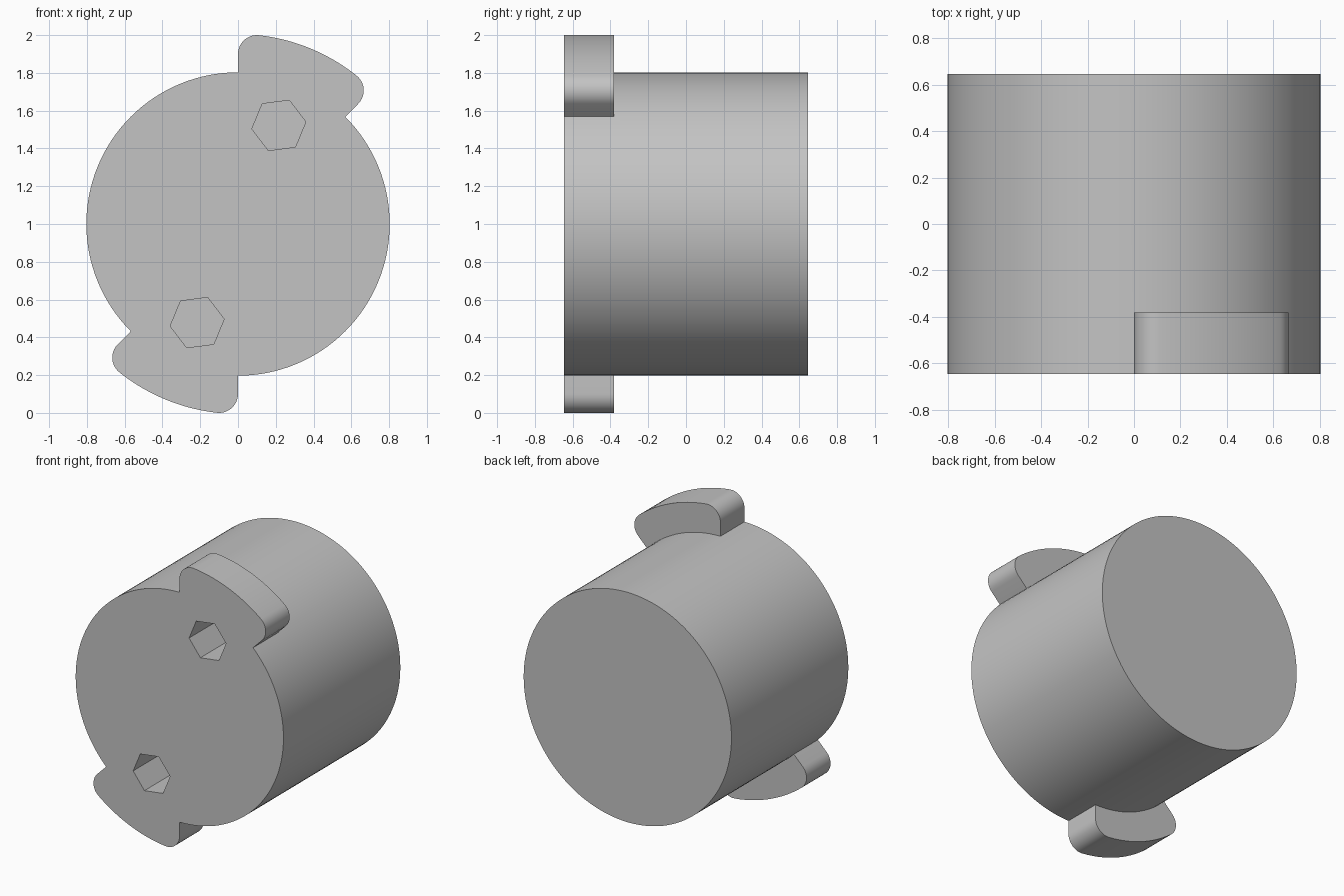
import bpy, bmesh
from math import sin, cos, pi, radians, hypot, atan2

RADIUS = 0.803      # main cylinder
FRONT, BACK = -0.645, 0.645
TAB_BACK = -0.38
FILLET = 0.1        # rounded tab corners
SPAN = radians(45)  # angle covered by each tab

cube = bpy.data.objects.get("Cube")
if cube:
    bpy.data.objects.remove(cube, do_unlink=True)

grey = bpy.data.materials.new("plain grey")
grey.use_nodes = True
colour = (0.55, 0.55, 0.55, 1)
grey.diffuse_color = colour
grey.node_tree.nodes["Principled BSDF"].inputs["Base Color"].default_value = colour


def prism(name, outline, y0, y1):
    """Extrude an (x, z) outline along y; z is measured from the axis."""
    bm = bmesh.new()
    face = bm.faces.new([bm.verts.new((x, y0, z + 1)) for x, z in outline])
    result = bmesh.ops.extrude_face_region(bm, geom=[face])
    moved = [v for v in result["geom"] if isinstance(v, bmesh.types.BMVert)]
    bmesh.ops.translate(bm, verts=moved, vec=(0, y1 - y0, 0))
    bmesh.ops.recalc_face_normals(bm, faces=bm.faces)
    mesh = bpy.data.meshes.new(name)
    bm.to_mesh(mesh)
    bm.free()
    mesh.materials.append(grey)
    obj = bpy.data.objects.new(name, mesh)
    bpy.context.collection.objects.link(obj)
    return obj


def polar(r, t):
    """Point at radius r, turned clockwise by t from straight up."""
    return r * sin(t), r * cos(t)


def circle(r, count, cx=0, cz=0, start=0):
    ring = [polar(r, start + 2 * pi * i / count) for i in range(count)]
    return [(cx + x, cz + z) for x, z in ring]


def tab_outline(turn):
    """Ring segment with two rounded outer corners, as radius and angle."""
    cx, cz = FILLET, 1 - FILLET
    lean = atan2(cx, cz)
    outer = hypot(cx, cz) + FILLET
    half = [(0.6, 0)]
    for i in range(11):
        a = -pi / 2 + (pi / 2 + lean) * i / 10
        x, z = cx + FILLET * sin(a), cz + FILLET * cos(a)
        half.append((hypot(x, z), atan2(x, z)))
    arc = [(outer, lean + (SPAN - 2 * lean) * i / 12) for i in range(1, 12)]
    mirrored = [(r, SPAN - t) for r, t in reversed(half)]
    return [polar(r, t + turn) for r, t in half + arc + mirrored]


def combine(target, tool, operation):
    mod = target.modifiers.new(operation.lower(), "BOOLEAN")
    mod.operation = operation
    mod.solver = "EXACT"
    mod.object = tool
    bpy.context.view_layer.objects.active = target
    bpy.ops.object.modifier_apply(modifier=mod.name)
    bpy.data.objects.remove(tool, do_unlink=True)


# Main cylinder
body = prism("cylinder_body", circle(RADIUS, 128), FRONT, BACK)

# Two opposite locking tabs, flush with the front
for turn in (0, pi):
    combine(body, prism("locking_tab", tab_outline(turn), FRONT, TAB_BACK), "UNION")

# Two hexagonal sockets, each in line with the middle of a tab
for turn in (0, pi):
    middle = SPAN / 2 + turn
    cx, cz = polar(0.565, middle)
    hexagon = circle(0.144, 6, cx, cz, middle)
    cutter = prism("hex_socket_cutter", hexagon, FRONT - 0.1, FRONT + 0.5)
    cutter.hide_render = True
    combine(body, cutter, "DIFFERENCE")

# Smooth curved walls, sharp rims
bpy.ops.object.select_all(action="DESELECT")
body.select_set(True)
bpy.context.view_layer.objects.active = body
bpy.ops.object.shade_smooth_by_angle(angle=radians(30))
